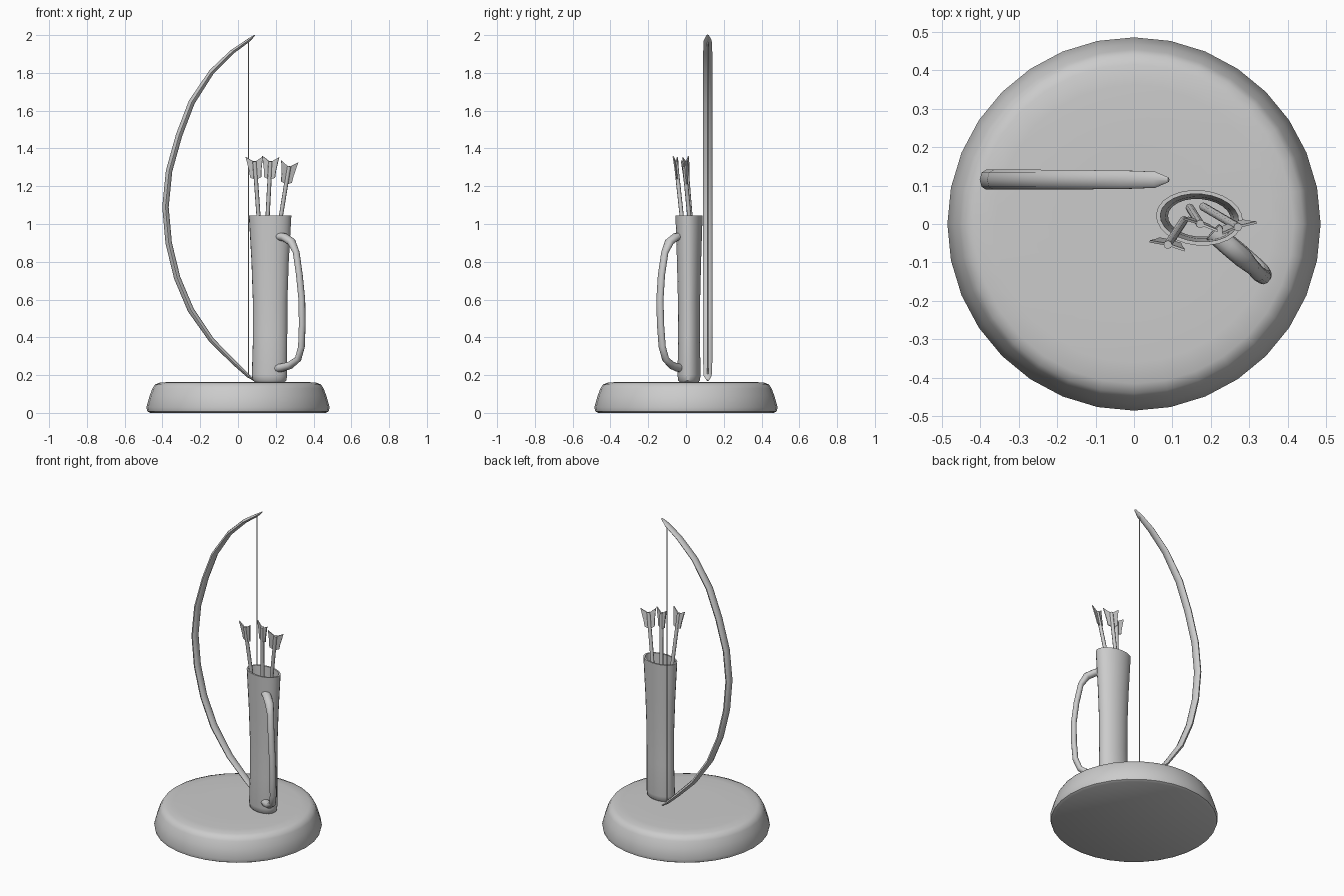
import bpy, bmesh
from math import sin, cos, pi, radians
from mathutils import Vector

if "Cube" in bpy.data.objects:
    bpy.data.objects.remove(bpy.data.objects["Cube"])


def finish(name, bm, angle=40):
    bmesh.ops.recalc_face_normals(bm, faces=bm.faces)
    me = bpy.data.meshes.new(name)
    bm.to_mesh(me)
    bm.free()
    ob = bpy.data.objects.new(name, me)
    bpy.context.collection.objects.link(ob)
    bpy.ops.object.select_all(action='DESELECT')
    ob.select_set(True)
    bpy.context.view_layer.objects.active = ob
    bpy.ops.object.shade_smooth_by_angle(angle=radians(angle))
    return ob


def loft(name, rings, n, angle=40):
    """Skin a row of elliptical rings: (centre, u axis, v axis)."""
    bm = bmesh.new()
    rows = []
    for c, u, v in rings:
        rows.append([bm.verts.new(c + u * cos(2 * pi * i / n) + v * sin(2 * pi * i / n))
                     for i in range(n)])
    for a, b in zip(rows, rows[1:]):
        for i in range(n):
            j = (i + 1) % n
            bm.faces.new((a[i], a[j], b[j], b[i]))
    bm.faces.new(rows[0])
    bm.faces.new(rows[-1])
    return finish(name, bm, angle)


def upright(name, profile, centre, n, turn=0.0):
    """Vertical loft from (rx, ry, z, dx) rows."""
    x, y = centre
    rings = [(Vector((x + dx, y, z)), Vector((cos(turn), sin(turn), 0)) * rx,
              Vector((-sin(turn), cos(turn), 0)) * ry) for rx, ry, z, dx in profile]
    return loft(name, rings, n)


def sweep(name, pts, sizes, side, n=8):
    """Tube along pts; sizes are (along side, across side) half widths."""
    pts = [Vector(p) for p in pts]
    side = Vector(side).normalized()
    rings = []
    for i, p in enumerate(pts):
        t = (pts[min(i + 1, len(pts) - 1)] - pts[max(i - 1, 0)]).normalized()
        s = (side - t * side.dot(t)).normalized()
        rings.append((p, s * sizes[i][0], t.cross(s) * sizes[i][1]))
    return loft(name, rings, n, 50)


# Round base
upright("base", [(r, r, z, 0) for r, z in
                 [(0.465, 0.0), (0.48, 0.008), (0.485, 0.03), (0.468, 0.09), (0.453, 0.13),
                  (0.44, 0.15), (0.415, 0.16), (0.36, 0.164), (0.2, 0.164)]], (0, 0), 32)

# Bow limb and string
BOW_Y = 0.115
bow = [(0.09, 2.0), (0.055, 1.972), (-0.03, 1.912), (-0.14, 1.805), (-0.245, 1.645),
       (-0.312, 1.47), (-0.365, 1.28), (-0.384, 1.09), (-0.367, 0.9), (-0.322, 0.715),
       (-0.25, 0.545), (-0.14, 0.385), (-0.02, 0.265), (0.055, 0.195), (0.085, 0.172)]
m = len(bow) - 1
sizes = []
for i in range(m + 1):
    e = min(i, m - i)
    sizes.append([(0.006, 0.003), (0.021, 0.009), (0.024, 0.012), (0.025, 0.014)][e]
                 if e < 4 else (0.026, 0.017))
sweep("bow_limb", [(x, BOW_Y, z) for x, z in bow], sizes, (0, 1, 0))
sweep("bow_string", [(0.055, BOW_Y, 0.19), (0.055, BOW_Y, 1.975)],
      [(0.003, 0.003)] * 2, (0, 1, 0), 6)

# Hollow quiver, outside then down the inside
upright("quiver", [(0.078, 0.05, 0.163, -0.003), (0.089, 0.058, 0.172, -0.003),
                   (0.094, 0.061, 0.2, -0.003), (0.091, 0.058, 0.4, 0),
                   (0.092, 0.059, 0.6, 0), (0.099, 0.064, 0.8, 0),
                   (0.113, 0.072, 1.045, 0), (0.102, 0.062, 1.045, 0),
                   (0.089, 0.054, 0.8, 0), (0.082, 0.049, 0.6, 0),
                   (0.082, 0.049, 0.2, 0)],
        (0.17, 0.016), 24, radians(-5))

# Carrying strap
strap = [(0.205, -0.02, 0.935), (0.245, -0.056, 0.93), (0.283, -0.088, 0.905),
         (0.308, -0.112, 0.85), (0.325, -0.13, 0.73), (0.338, -0.138, 0.6),
         (0.34, -0.135, 0.47), (0.336, -0.126, 0.35), (0.318, -0.108, 0.285),
         (0.275, -0.075, 0.252), (0.235, -0.045, 0.24), (0.205, -0.02, 0.235)]
ss = [(0.026, 0.022)] * 3 + [(0.02, 0.017)] * 6 + [(0.024, 0.02), (0.026, 0.022), (0.026, 0.022)]
sweep("strap", strap, ss, (0.1, 0.13, 0), 10)


# Arrows: shaft plus two flat feather vanes
def arrow(index, top, low, turn):
    top, low = Vector(top), Vector(low)
    sweep(f"arrow_shaft_{index}", [low, top], [(0.011, 0.011)] * 2, (1, 0, 0), 8)
    t = (top - low).normalized()
    u = Vector((cos(turn), sin(turn), 0))
    u = (u - t * u.dot(t)).normalized()
    w = t.cross(u) * 0.003
    outline = [(0.0, -0.1), (0.03, -0.085), (0.033, -0.05), (0.047, 0.025), (0.0, -0.005)]
    bm = bmesh.new()
    for s in (1, -1):
        a, b = [[bm.verts.new(top + u * s * x + t * z + w * k) for x, z in outline]
                for k in (1, -1)]
        bm.faces.new(a)
        bm.faces.new(b)
        for i in range(5):
            j = (i + 1) % 5
            bm.faces.new((a[i], a[j], b[j], b[i]))
    finish(f"arrow_vanes_{index}", bm, 20)


arrow(1, (0.088, -0.054, 1.332), (0.130, 0.010, 0.74), radians(-14))
arrow(2, (0.172, 0.0, 1.332), (0.145, 0.042, 0.82), radians(-20))
arrow(3, (0.270, -0.008, 1.306), (0.180, 0.045, 0.75), radians(17))
